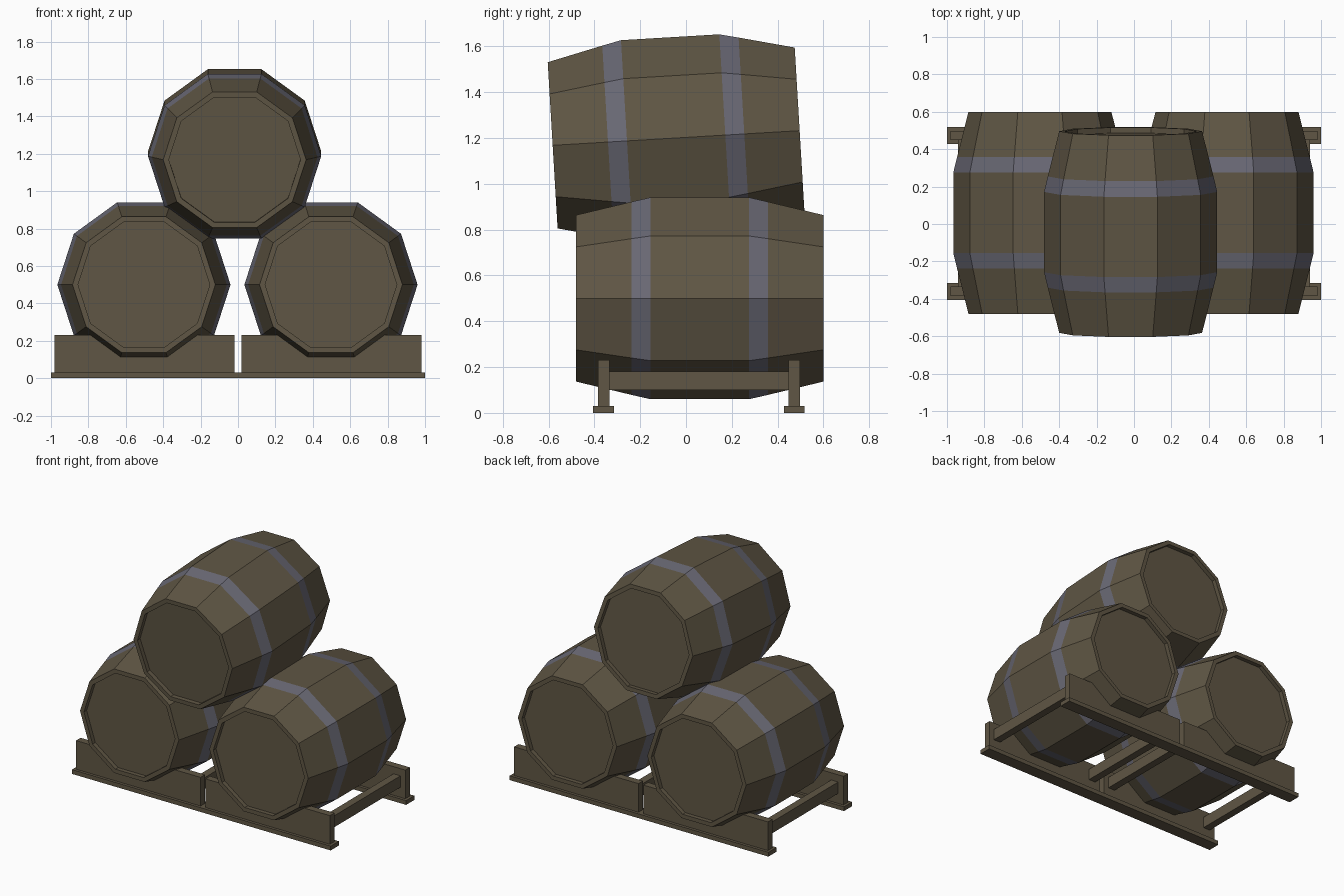
import bpy, bmesh, math
from mathutils import Matrix

if "Cube" in bpy.data.objects:
    bpy.data.objects.remove(bpy.data.objects["Cube"])


def material(name, rgb):
    m = bpy.data.materials.new(name)
    m.diffuse_color = (*rgb, 1)
    m.use_nodes = True
    m.node_tree.nodes["Principled BSDF"].inputs["Base Color"].default_value = m.diffuse_color
    return m


WOOD = material("aged wood", (0.115, 0.093, 0.058))
IRON = material("grey iron", (0.142, 0.140, 0.176))
SIDES = 10


def add_object(name, bm, mats):
    bmesh.ops.recalc_face_normals(bm, faces=bm.faces)
    mesh = bpy.data.meshes.new(name)
    bm.to_mesh(mesh)
    bm.free()
    for m in mats:
        mesh.materials.append(m)
    ob = bpy.data.objects.new(name, mesh)
    bpy.context.collection.objects.link(ob)
    return ob


def barrel(name, location, tilt=0.0):
    # (distance along axis, radius): recessed head, rim, hoop, belly, hoop, rim, head
    half = [(0.51, 0.352), (0.54, 0.352), (0.54, 0.382), (0.298, 0.443), (0.215, 0.463)]
    profile = [(-y, r) for y, r in half] + [(y, r) for y, r in reversed(half)]
    bm = bmesh.new()
    rings = []
    for y, r in profile:
        rings.append([bm.verts.new((r * math.cos(math.tau * i / SIDES), y,
                                    r * math.sin(math.tau * i / SIDES)))
                      for i in range(SIDES)])
    for k, (a, b) in enumerate(zip(rings, rings[1:])):
        for i in range(SIDES):
            j = (i + 1) % SIDES
            f = bm.faces.new((a[i], a[j], b[j], b[i]))
            f.material_index = 1 if k in (3, 5) else 0  # iron hoops
    bm.faces.new(rings[0])
    bm.faces.new(rings[-1])
    ob = add_object(name, bm, [WOOD, IRON])
    ob.location = location
    ob.rotation_euler.x = math.radians(tilt)


def box(name, x, y, z):
    size = [b - a for a, b in (x, y, z)]
    mid = [(a + b) / 2 for a, b in (x, y, z)]
    bm = bmesh.new()
    bmesh.ops.create_cube(bm, size=1, matrix=Matrix.Translation(mid) @ Matrix.Diagonal((*size, 1)))
    add_object(name, bm, [WOOD])


# Barrels: two below, one tilted on top
barrel("left_barrel", (-0.503, 0.06, 0.5))
barrel("right_barrel", (0.497, 0.06, 0.5))
barrel("top_barrel", (-0.018, -0.043, 1.2), 3.4)

# Two stands side by side, each with two boards on feet joined by two rails
for side, cx in (("left", -0.5), ("right", 0.5)):
    for end, cy in (("front", -0.36), ("back", 0.473)):
        box(f"{side}_{end}_foot", (cx - 0.5, cx + 0.5), (cy - 0.045, cy + 0.045), (0, 0.03))
        box(f"{side}_{end}_board", (cx - 0.482, cx + 0.48), (cy - 0.025, cy + 0.025), (0.03, 0.23))
    for end, s in (("outer", -1), ("inner", 1)):
        rx = cx + s * 0.415
        box(f"{side}_{end}_rail", (rx - 0.027, rx + 0.027), (-0.335, 0.448), (0.10, 0.18))
